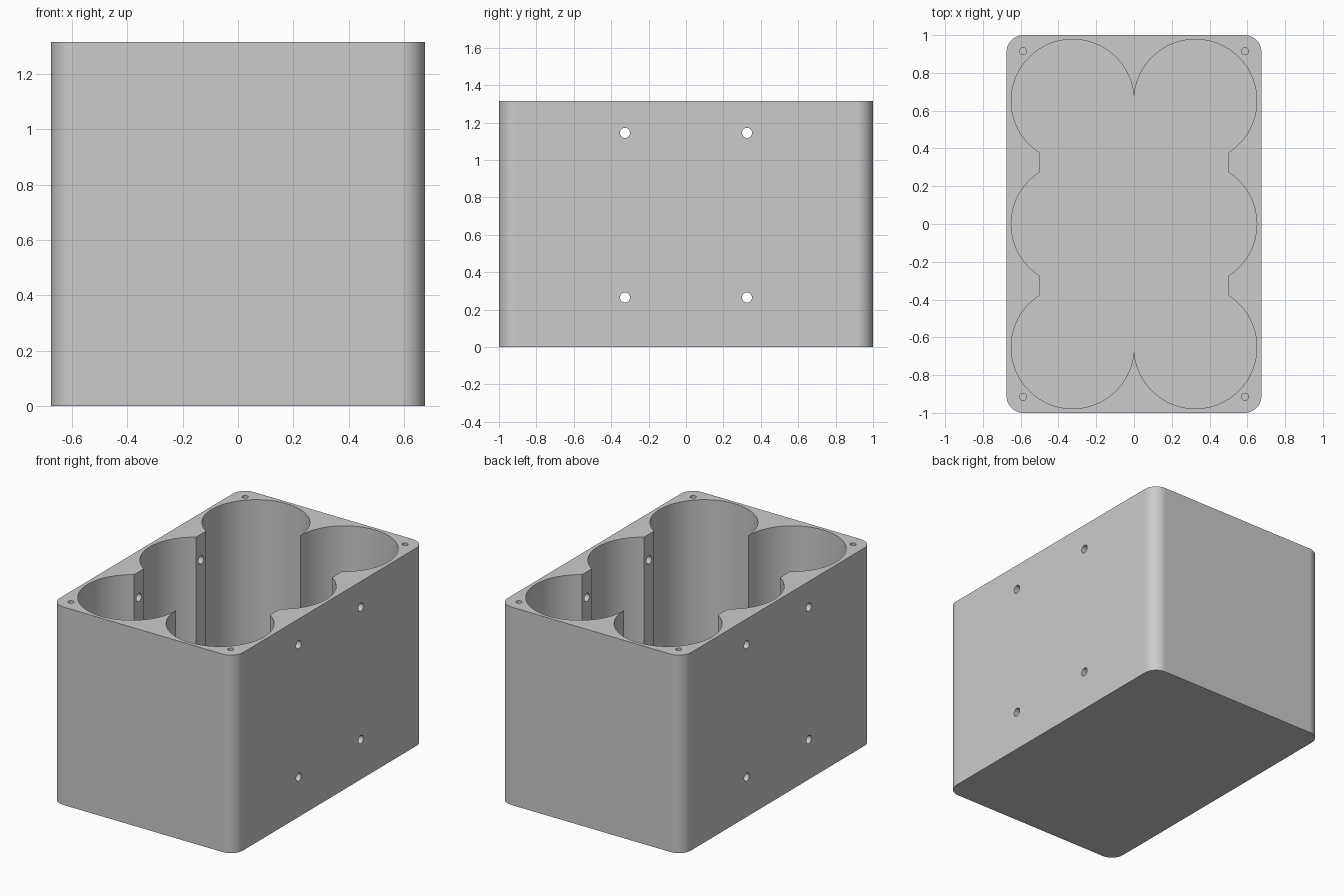
import bpy
import bmesh
from math import acos, cos, sin, pi

cube = bpy.data.objects.get("Cube")
if cube:
    bpy.data.objects.remove(cube, do_unlink=True)

HALF_X, HALF_Y, HEIGHT = 0.675, 1.0, 1.316
CORNER = 0.09          # outer corner radius
WELL, ROW = 0.325, 0.6525   # well radius and row spacing
WEB = 0.5              # half width of the channel joining the wells
FLOOR = 0.06

grey = bpy.data.materials.new("plain grey")
grey.use_nodes = True
colour = (0.6, 0.6, 0.6, 1)
grey.diffuse_color = colour
grey.node_tree.nodes["Principled BSDF"].inputs["Base Color"].default_value = colour


def arc(cx, cy, r, start, end, steps):
    return [(cx + r * cos(start + (end - start) * i / steps),
             cy + r * sin(start + (end - start) * i / steps))
            for i in range(steps + 1)]


def four_way(quarter):
    """Mirror a counter-clockwise quarter outline into a closed loop."""
    half = quarter + [(-x, y) for x, y in reversed(quarter)]
    loop = half + [(-x, -y) for x, y in half]
    clean = []
    for p in loop:
        if not clean or abs(p[0] - clean[-1][0]) + abs(p[1] - clean[-1][1]) > 1e-5:
            clean.append(p)
    if abs(clean[0][0] - clean[-1][0]) + abs(clean[0][1] - clean[-1][1]) < 1e-5:
        clean.pop()
    return clean


def prism(name, outline, bottom, top):
    bm = bmesh.new()
    base = bm.faces.new([bm.verts.new((x, y, bottom)) for x, y in outline])
    up = bmesh.ops.extrude_face_region(bm, geom=[base])["geom"]
    bmesh.ops.translate(bm, vec=(0, 0, top - bottom),
                        verts=[v for v in up if isinstance(v, bmesh.types.BMVert)])
    bmesh.ops.recalc_face_normals(bm, faces=bm.faces)
    mesh = bpy.data.meshes.new(name)
    bm.to_mesh(mesh)
    bm.free()
    mesh.materials.append(grey)
    obj = bpy.data.objects.new(name, mesh)
    bpy.context.collection.objects.link(obj)
    return obj


def cut(target, cutter):
    cutter.hide_render = True
    bpy.context.view_layer.objects.active = target
    mod = target.modifiers.new("cut", 'BOOLEAN')
    mod.operation = 'DIFFERENCE'
    mod.solver = 'EXACT'
    mod.object = cutter
    bpy.ops.object.modifier_apply(modifier=mod.name)
    bpy.data.objects.remove(cutter, do_unlink=True)


# Block with rounded vertical corners
body = prism("holder_body", four_way(
    arc(HALF_X - CORNER, HALF_Y - CORNER, CORNER, 0, pi / 2, 12)), 0, HEIGHT)

# Six joined round wells, open at the top
meet = acos((WEB - WELL) / WELL)
wells = four_way(arc(WELL, 0, WELL, 0, meet, 16)
                 + arc(WELL, ROW, WELL, -meet, pi, 56))
cut(body, prism("well_cutter", wells, FLOOR, HEIGHT + 0.1))

# Blind screw holes in the top corners
for sx in (-1, 1):
    for sy in (-1, 1):
        circle = arc(sx * 0.588, sy * 0.915, 0.019, 0, 2 * pi, 24)[:-1]
        cut(body, prism("screw_cutter", circle, HEIGHT - 0.3, HEIGHT + 0.1))

# Cross holes through both long sides
for y in (-ROW / 2, ROW / 2):
    for z in (0.265, 1.145):
        drill = prism("drill_cutter", arc(0, 0, 0.027, 0, 2 * pi, 24)[:-1], -1, 1)
        drill.rotation_euler = (0, pi / 2, 0)
        drill.location = (0, y, z)
        bpy.context.view_layer.update()
        cut(body, drill)

# Smooth curved walls, crisp edges
bpy.ops.object.select_all(action='DESELECT')
body.select_set(True)
bpy.context.view_layer.objects.active = body
bpy.ops.object.shade_smooth_by_angle(angle=pi / 6)
weighted = body.modifiers.new("even_shading", 'WEIGHTED_NORMAL')
weighted.keep_sharp = True
